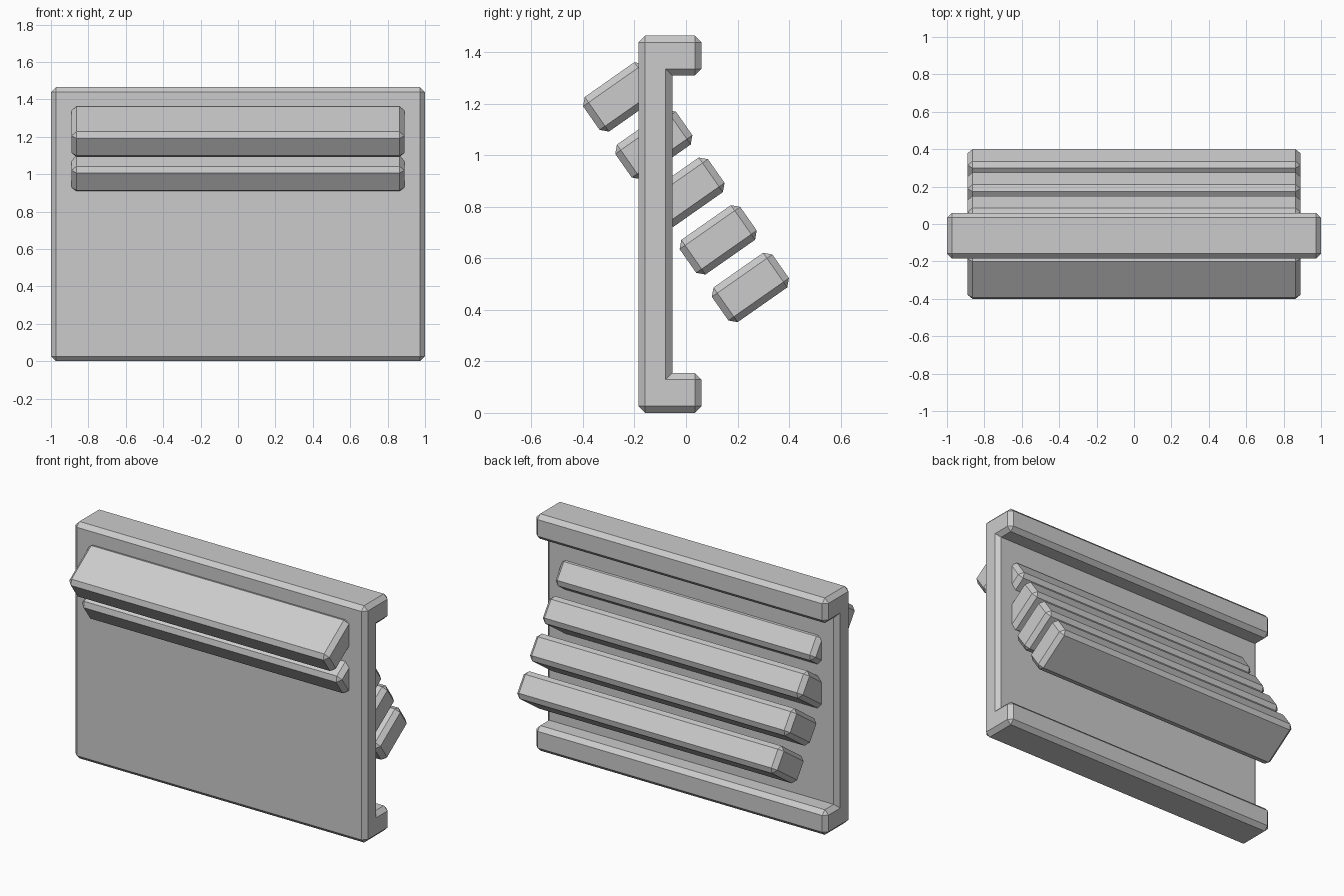
import bpy, bmesh, math

if "Cube" in bpy.data.objects:
    bpy.data.objects.remove(bpy.data.objects["Cube"])

BEVEL = 0.026


def prism(name, profile, half_x, concave=()):
    """Extrude a (y, z) profile along x and chamfer every edge except those
    running along x from the listed concave profile corners."""
    bm = bmesh.new()
    ends = [[bm.verts.new((x, y, z)) for y, z in profile] for x in (-half_x, half_x)]
    n = len(profile)
    bm.faces.new(ends[0])
    bm.faces.new(ends[1][::-1])
    for i in range(n):
        j = (i + 1) % n
        bm.faces.new((ends[0][i], ends[1][i], ends[1][j], ends[0][j]))
    bmesh.ops.recalc_face_normals(bm, faces=bm.faces[:])
    skip = {frozenset((ends[0][i], ends[1][i])) for i in concave}
    edges = [e for e in bm.edges if frozenset(e.verts) not in skip]
    bmesh.ops.bevel(bm, geom=edges, offset=BEVEL, offset_type='OFFSET',
                    segments=1, profile=0.5, affect='EDGES', clamp_overlap=True)
    bmesh.ops.recalc_face_normals(bm, faces=bm.faces[:])
    mesh = bpy.data.meshes.new(name)
    bm.to_mesh(mesh)
    bm.free()
    obj = bpy.data.objects.new(name, mesh)
    bpy.context.collection.objects.link(obj)
    return obj


# Back panel with top and bottom lips: one C-shaped section
front, back, lip = -0.185, -0.053, 0.06
top, lip_h = 1.465, 0.155
prism("panel_frame",
      [(front, 0), (lip, 0), (lip, lip_h), (back, lip_h),
       (back, top - lip_h), (lip, top - lip_h), (lip, top), (front, top)],
      1.0, concave=(3, 4))

# Five tilted slats stepping down and back through the panel
depth, thick, tilt = 0.287, 0.164, math.radians(35)
c, s = math.cos(tilt), math.sin(tilt)
for k in range(5):
    y0, z0 = -0.25 + 0.125 * k, 1.227 - 0.185 * k
    corners = [(a * depth / 2, b * thick / 2)
               for a, b in ((-1, -1), (1, -1), (1, 1), (-1, 1))]
    prism(f"slat_{k + 1}",
          [(y0 + a * c - b * s, z0 + a * s + b * c) for a, b in corners], 0.89)
